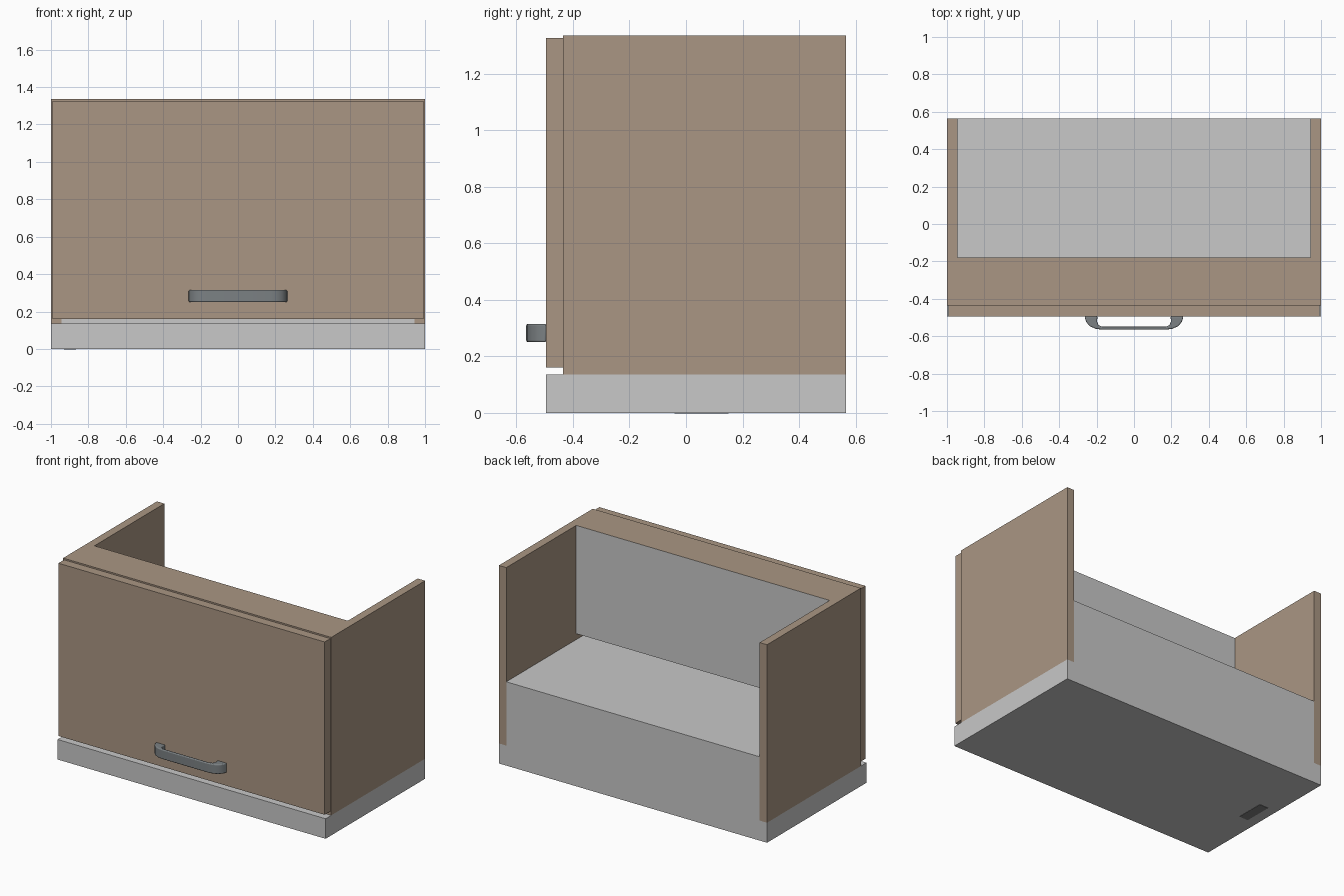
import bpy, bmesh
from mathutils import Vector

cube = bpy.data.objects.get("Cube")
if cube:
    bpy.data.objects.remove(cube, do_unlink=True)


def material(name, rgb):
    m = bpy.data.materials.new(name)
    m.use_nodes = True
    m.diffuse_color = (*rgb, 1)
    m.node_tree.nodes["Principled BSDF"].inputs["Base Color"].default_value = (*rgb, 1)
    return m


wood = material("tan wood", (0.40, 0.305, 0.227))
grey = material("light grey", (0.58, 0.58, 0.58))
metal = material("dark metal", (0.20, 0.22, 0.23))
dark = material("dark grey", (0.22, 0.22, 0.22))


def finish(bm, name, *mats):
    bmesh.ops.recalc_face_normals(bm, faces=bm.faces)
    me = bpy.data.meshes.new(name)
    bm.to_mesh(me)
    bm.free()
    for m in mats:
        me.materials.append(m)
    ob = bpy.data.objects.new(name, me)
    bpy.context.collection.objects.link(ob)
    return ob


def box(name, x, y, z, *mats):
    """Box spanning the given (low, high) ranges."""
    bm = bmesh.new()
    bmesh.ops.create_cube(bm, size=1)
    for v in bm.verts:
        v.co = Vector([r[0] if c < 0 else r[1] for c, r in zip(v.co, (x, y, z))])
    return finish(bm, name, *mats)


BACK, FRONT, CASE_FRONT, WALL = 0.565, -0.495, -0.435, -0.18
BASE_TOP, TOP = 0.135, 1.335
INNER = 0.945

# Extractor: wide base and body between the cabinet sides
box("hood_base", (-1, 1), (FRONT, BACK), (0, BASE_TOP), grey)
box("hood_body", (-INNER, INNER), (CASE_FRONT + 0.005, BACK), (BASE_TOP, 0.565), grey)
box("underside_slot", (-0.93, -0.865), (-0.04, 0.15), (0, 0.004), dark).location.z = -0.002

# Cabinet sides
for side, s in (("left", 1), ("right", -1)):
    box(side + "_side_panel", sorted((s * INNER, s)), (CASE_FRONT, BACK), (BASE_TOP, TOP), wood)

# Top rail, grey on its rear face
rail = box("top_rail", (-INNER, INNER), (CASE_FRONT, WALL), (TOP - 0.055, TOP), wood, grey)
for p in rail.data.polygons:
    p.material_index = 1 if p.normal.y > 0.9 else 0

# Inner wall and door
box("inner_wall", (-INNER, INNER), (WALL - 0.02, WALL), (0.605, TOP - 0.055), grey)
box("door", (-0.993, 0.993), (FRONT, CASE_FRONT), (0.16, 1.325), wood)

# Bow handle: half outline mirrored, then extruded upward
outer = [(0.17, -0.565), (0.205, -0.56), (0.235, -0.547), (0.255, -0.525), (0.265, FRONT)]
inner = [(0.195, FRONT), (0.198, -0.52), (0.19, -0.54), (0.17, -0.549)]
half = outer + inner
outline = half + [(-x, y) for x, y in reversed(half)]
bm = bmesh.new()
face = bm.faces.new([bm.verts.new((x, y, 0.25)) for x, y in outline])
ext = bmesh.ops.extrude_face_region(bm, geom=[face])
for v in ext["geom"]:
    if isinstance(v, bmesh.types.BMVert):
        v.co.z = 0.315
handle = finish(bm, "door_handle", metal)
bev = handle.modifiers.new("rounded edges", "BEVEL")
bev.width = 0.006
bev.segments = 3
bev.limit_method = "ANGLE"
bev.angle_limit = 1.2
bpy.ops.object.select_all(action="DESELECT")
handle.select_set(True)
bpy.context.view_layer.objects.active = handle
bpy.ops.object.shade_smooth_by_angle(angle=0.7)
